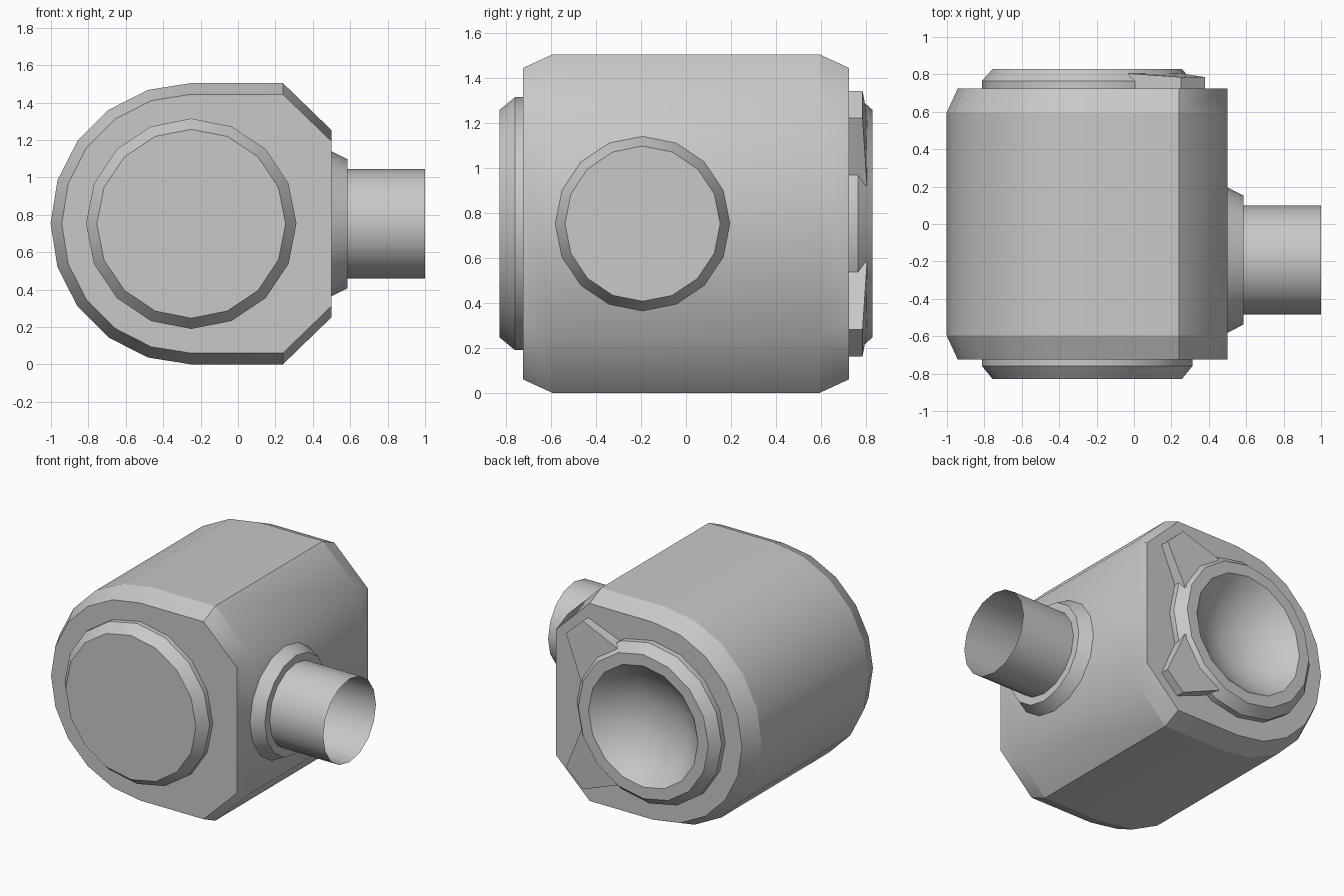
import bpy, bmesh
from math import sin, cos, pi, radians

cube = bpy.data.objects.get("Cube")
if cube:
    bpy.data.objects.remove(cube, do_unlink=True)

CX, CZ = -0.25, 0.752      # main axis, running along y
PIPE_Y = -0.193            # side pipe axis, running along x

grey = bpy.data.materials.new("plain_grey")
grey.use_nodes = True
COLOUR = (0.58, 0.58, 0.58, 1)
grey.diffuse_color = COLOUR
grey.node_tree.nodes["Principled BSDF"].inputs["Base Color"].default_value = COLOUR


def finish(name, bm):
    mesh = bpy.data.meshes.new(name)
    bm.to_mesh(mesh)
    bm.free()
    mesh.materials.append(grey)
    obj = bpy.data.objects.new(name, mesh)
    bpy.context.collection.objects.link(obj)
    bpy.ops.object.select_all(action='DESELECT')
    obj.select_set(True)
    bpy.context.view_layer.objects.active = obj
    bpy.ops.object.shade_smooth_by_angle(angle=radians(30))
    return obj


def loft(rings, cap_start=False, cap_end=False):
    """Skin rings that run counter-clockwise about the loft direction."""
    bm = bmesh.new()
    loops = [[bm.verts.new(p) for p in ring] for ring in rings]
    n = len(loops[0])
    for a, b in zip(loops, loops[1:]):
        for j in range(n):
            k = (j + 1) % n
            bm.faces.new((a[j], a[k], b[k], b[j]))
    if cap_start:
        bm.faces.new(loops[0][::-1])
    if cap_end:
        bm.faces.new(loops[-1])
    return bm, loops


def y_ring(r, y, n=16):
    return [(CX + r * sin(2 * pi * i / n), y, CZ + r * cos(2 * pi * i / n)) for i in range(n)]


def x_ring(r, x, n=16):
    return [(x, PIPE_Y + r * cos(2 * pi * i / n), CZ + r * sin(2 * pi * i / n)) for i in range(n)]


def body_ring(inset, y):
    r = CZ - inset
    right = [(0.24, r), (0.5, 0.5 - inset), (0.5, inset - 0.5), (0.24, -r)]
    arc = [(CX + r * sin(pi + pi * i / 10), r * cos(pi + pi * i / 10)) for i in range(11)]
    return [(x, y, CZ + z) for x, z in right + arc]


# Housing: half round, half chamfered box, with an opening in its back face
bm, loops = loft([body_ring(0.06, -0.725), body_ring(0, -0.595),
                  body_ring(0, 0.595), body_ring(0.06, 0.725)], cap_start=True)
hole = [bm.verts.new(p) for p in y_ring(0.5, 0.725)]
edges = [bm.edges.new((hole[i - 1], hole[i])) for i in range(len(hole))]
rim = loops[-1]
edges += [bm.edges.get((rim[i - 1], rim[i])) for i in range(len(rim))]
filled = bmesh.ops.triangle_fill(bm, edges=edges, use_beauty=True, normal=(0, 1, 0))
for f in filled["geom"]:
    if isinstance(f, bmesh.types.BMFace):
        f.normal_update()
        if f.normal.y < 0:
            f.normal_flip()
housing = finish("housing", bm)

# Housing shading: soft lengthwise edges on the pipe side, crisp end bevels
for e in housing.data.edges:
    a, b = (housing.data.vertices[i].co for i in e.vertices)
    if abs(a.y - b.y) > 0.05 and min(a.x, b.x) > 0.49:
        e.use_edge_sharp = False
    elif abs(a.y - b.y) < 0.01 and abs(a.y) < 0.6:
        e.use_edge_sharp = min(a.x, b.x) < 0.49

# Closed front cap
bm, _ = loft([y_ring(0.505, -0.83), y_ring(0.5625, -0.76), y_ring(0.5625, -0.72)], cap_start=True)
finish("front_cap", bm)

# Back collar with a shallow dish sunk into it
DISH_R, DISH_DEPTH, STEPS = 0.425, 0.2, 6
sphere_r = (DISH_R ** 2 + DISH_DEPTH ** 2) / (2 * DISH_DEPTH)
dish = []
for i in range(STEPS):
    r = DISH_R * (1 - i / STEPS)
    dish.append(y_ring(r, 0.83 - DISH_DEPTH + sphere_r - (sphere_r ** 2 - r ** 2) ** 0.5))
bm, _ = loft([y_ring(0.5625, 0.72), y_ring(0.5625, 0.765), y_ring(0.505, 0.83)] + dish,
             cap_end=True)
finish("back_collar", bm)

# Pipe flange and thin open pipe
bm, _ = loft([x_ring(0.388, 0.5), x_ring(0.345, 0.585)], cap_end=True)
finish("pipe_flange", bm)
bm, _ = loft([x_ring(0.292, 0.585), x_ring(0.292, 1)])
finish("side_pipe", bm)

# Two wedge lugs beside the collar, mirrored in height: x, z offset, outer y
LUG = [(-0.03, 0.48, 0.805), (0.25, 0.59, 0.785), (0.38, 0.47, 0.785), (0.25, 0.17, 0.805)]
for name, side in (("upper_lug", 1), ("lower_lug", -1)):
    pts = LUG[::side]
    base = [(x, 0.72, CZ + side * z) for x, z, y in pts]
    outer = [(x, y, CZ + side * z) for x, z, y in pts]
    bm, _ = loft([base, outer], cap_end=True)
    finish(name, bm)
